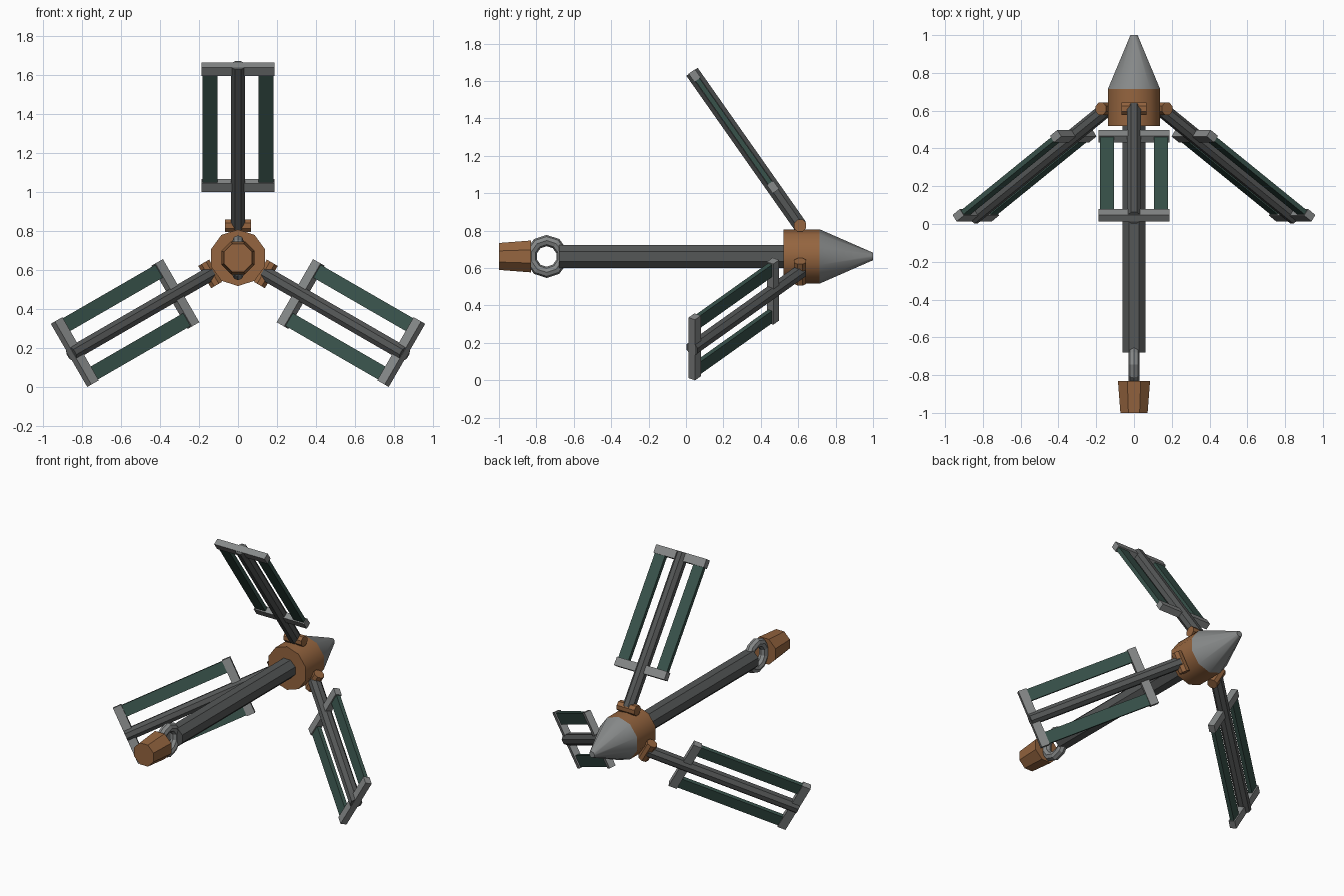
import bpy, math
from mathutils import Matrix

cube = bpy.data.objects.get("Cube")
if cube:
    bpy.data.objects.remove(cube, do_unlink=True)


def material(name, rgb):
    m = bpy.data.materials.new(name)
    m.use_nodes = True
    m.diffuse_color = (*rgb, 1)
    m.node_tree.nodes["Principled BSDF"].inputs["Base Color"].default_value = (*rgb, 1)
    return m


COPPER = material("copper", (0.30, 0.13, 0.05))
STEEL = material("light_steel", (0.24, 0.25, 0.25))
IRON = material("dark_iron", (0.09, 0.095, 0.095))
GREEN = material("dark_green", (0.04, 0.085, 0.07))

AXIS = Matrix.Translation((0, 0, 0.662))


def finish(name, mat, matrix, smooth=False):
    ob = bpy.context.object
    ob.name = name
    ob.data.materials.append(mat)
    ob.data.transform(matrix)
    if smooth:
        bpy.ops.object.shade_smooth_by_angle(angle=math.radians(40))
    return ob


def prism(name, mat, sides, r1, r2, z1, z2, matrix, spin=0.0, smooth=False):
    """Cylinder or frustum along local z from z1 to z2."""
    bpy.ops.mesh.primitive_cone_add(vertices=sides, radius1=r1, radius2=r2, depth=z2 - z1)
    local = Matrix.Translation((0, 0, (z1 + z2) / 2)) @ Matrix.Rotation(spin, 4, 'Z')
    return finish(name, mat, matrix @ local, smooth)


def box(name, mat, size, centre, matrix):
    bpy.ops.mesh.primitive_cube_add(size=1)
    return finish(name, mat, matrix @ Matrix.Translation(centre) @ Matrix.Diagonal((*size, 1)))


# Central parts run along +y
along_y = AXIS @ Matrix.Rotation(-math.pi / 2, 4, 'X')
flat = math.pi / 8                      # turns an octagon onto its flats
octo = 1 / math.cos(flat)               # flat half width to corner radius

prism("nose_cone", STEEL, 10, 0.145, 0.02, 0.715, 1.0, along_y, smooth=True)
prism("hub", COPPER, 10, 0.145, 0.145, 0.52, 0.715, along_y, smooth=True)
prism("shaft", IRON, 8, 0.062 * octo, 0.062 * octo, -0.68, 0.53, along_y, flat)
prism("pommel", COPPER, 8, 0.072 * octo, 0.085 * octo, -1.0, -0.83, along_y, flat)

# Ring joining the shaft and the pommel
bpy.ops.mesh.primitive_torus_add(major_segments=10, minor_segments=8,
                                 major_radius=0.085, minor_radius=0.03)
finish("ring", STEEL, AXIS @ Matrix.Translation((0, -0.745, 0))
       @ Matrix.Rotation(math.pi / 2, 4, 'Y'))

# Three swept blades around the hub
for i in range(3):
    tag = f"_{i + 1}"
    pivot = (AXIS @ Matrix.Rotation(i * math.tau / 3, 4, 'Y')
             @ Matrix.Translation((0, 0.61, 0.165)))
    prism("hinge" + tag, COPPER, 8, 0.035, 0.035, -0.066, 0.066,
          pivot @ Matrix.Rotation(math.pi / 2, 4, 'Y'), flat)

    blade = pivot @ Matrix.Rotation(math.radians(35.1), 4, 'X')
    prism("arm" + tag, IRON, 8, 0.037 * octo, 0.037 * octo, 0, 1.005, blade, flat)
    for label, s in (("inner", 0.252), ("outer", 0.98)):
        box(f"{label}_bar" + tag, STEEL, (0.374, 0.042, 0.054), (0, 0, s), blade)
    for label, side in (("left", 1), ("right", -1)):
        box(f"{label}_panel" + tag, GREEN, (0.076, 0.026, 0.70),
            (side * 0.143, 0, 0.616), blade)
